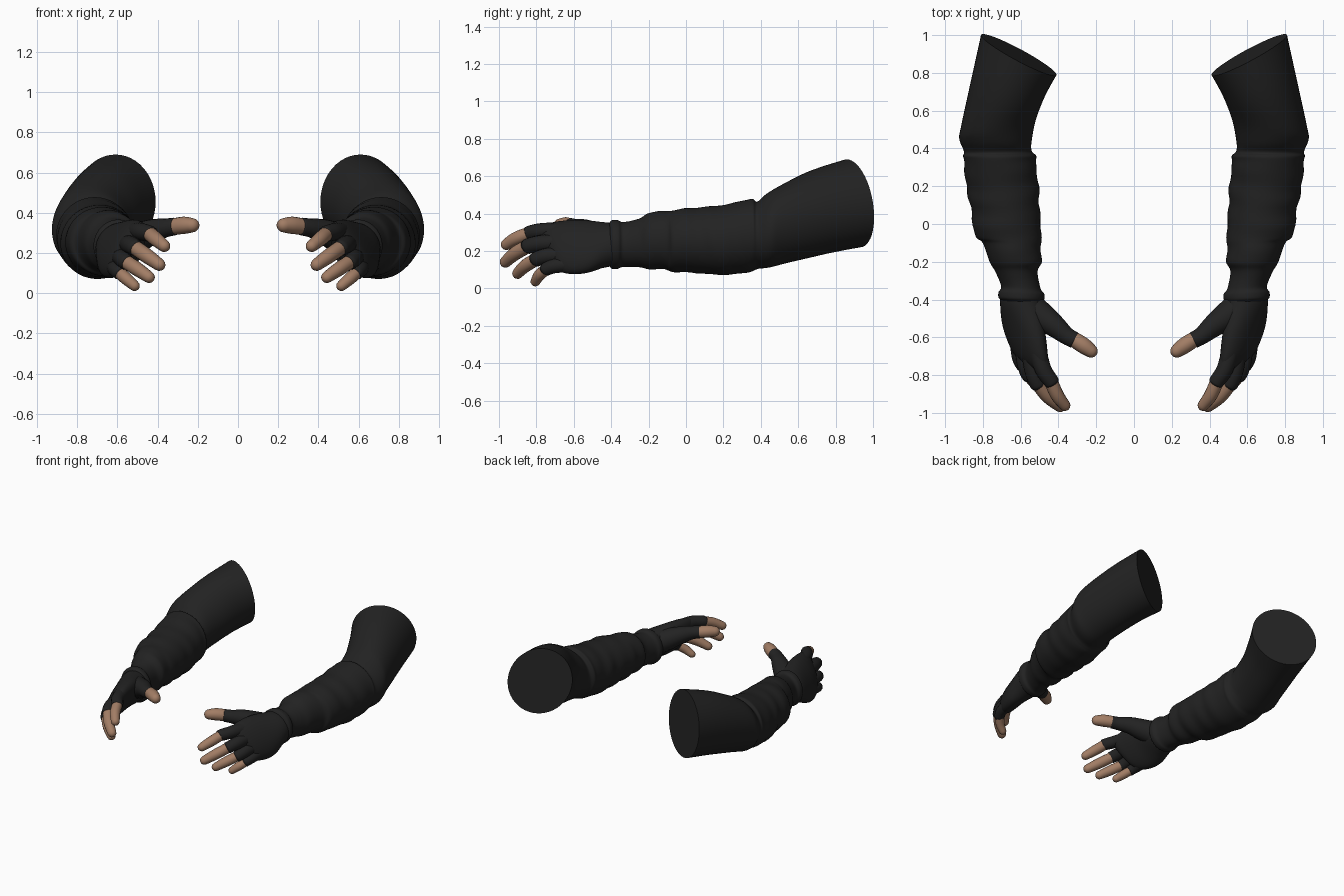
import bpy, bmesh, math
from mathutils import Vector

if "Cube" in bpy.data.objects:
    bpy.data.objects.remove(bpy.data.objects["Cube"])


def material(name, rgb):
    m = bpy.data.materials.new(name)
    m.diffuse_color = (*rgb, 1)
    m.use_nodes = True
    m.node_tree.nodes["Principled BSDF"].inputs["Base Color"].default_value = m.diffuse_color
    return m


BLACK = material("black cloth", (0.016, 0.016, 0.016))
SKIN = material("tan skin", (0.36, 0.205, 0.13))


def spline(rows, steps):
    """Catmull-Rom interpolation through rows of numbers."""
    rows = [Vector(r) for r in rows]
    out = []
    for i in range(len(rows) - 1):
        b, c = rows[i], rows[i + 1]
        a = rows[i - 1] if i else b
        d = rows[i + 2] if i + 2 < len(rows) else c
        for s in range(steps):
            t = s / steps
            out.append(0.5 * (2 * b + (c - a) * t + (2 * a - 5 * b + 4 * c - d) * t * t
                              + (3 * b - a - 3 * c + d) * t ** 3))
    return out + [rows[-1]]


def loft(name, rings, mat):
    """Skin a list of rings, cap both ends and mirror to the other arm."""
    bm = bmesh.new()
    loops = [[bm.verts.new(p) for p in r] for r in rings]
    n = len(loops[0])
    for a, b in zip(loops, loops[1:]):
        for i in range(n):
            j = (i + 1) % n
            bm.faces.new((a[i], a[j], b[j], b[i]))
    bm.faces.new(loops[0])
    bm.faces.new(loops[-1])
    bmesh.ops.recalc_face_normals(bm, faces=bm.faces)
    me = bpy.data.meshes.new(name)
    bm.to_mesh(me)
    bm.free()
    me.materials.append(mat)
    ob = bpy.data.objects.new(name, me)
    bpy.context.collection.objects.link(ob)
    bpy.ops.object.select_all(action='DESELECT')
    ob.select_set(True)
    bpy.context.view_layer.objects.active = ob
    bpy.ops.object.shade_smooth_by_angle(angle=math.radians(50))
    ob.modifiers.new("mirror", 'MIRROR')
    return ob


def tube(name, path, mat, sides=16):
    """Round tube through (x, y, z, radius) with a rounded far end."""
    pts = spline(path, 4)
    tip_dir = (pts[-1].xyz - pts[-2].xyz).normalized()
    end = pts[-1].copy()
    for a in (25, 48, 66, 80, 88):
        a = math.radians(a)
        p = end.xyz + tip_dir * end.w * math.sin(a)
        pts.append(Vector((*p, end.w * math.cos(a))))
    rings = []
    for i, p in enumerate(pts):
        q, r = pts[max(i - 1, 0)], pts[min(i + 1, len(pts) - 1)]
        t = (r.xyz - q.xyz).normalized()
        u = t.cross(Vector((0, 0, 1))).normalized()
        v = t.cross(u)
        rings.append([p.xyz + p.w * (math.cos(k) * u + math.sin(k) * v)
                      for k in (math.tau * j / sides for j in range(sides))])
    return loft(name, rings, mat)


# Sleeve: inner x, inner y, outer x, outer y, bottom z, top z, from shoulder to cuff
SLEEVE = [
    (.41, .79, .81, 1.0, .22, .69), (.47, .68, .865, .75, .185, .635),
    (.52, .55, .915, .52, .14, .555), (.543, .43, .925, .45, .113, .505),
    (.54, .385, .90, .385, .105, .463), (.517, .36, .905, .36, .095, .477),
    (.52, .32, .90, .33, .085, .475), (.505, .20, .89, .21, .072, .447),
    (.50, .08, .865, .09, .08, .435), (.49, -.07, .842, -.06, .09, .42),
    (.495, -.13, .80, -.10, .10, .412), (.488, -.20, .765, -.20, .105, .405),
    (.51, -.25, .735, -.25, .112, .372), (.495, -.34, .703, -.33, .115, .355),
    (.475, -.37, .717, -.36, .105, .365), (.475, -.40, .717, -.39, .105, .365),
    (.49, -.415, .70, -.405, .12, .35)]
rings = []
for xi, yi, xo, yo, z0, z1 in (tuple(r) for r in
                               [list(v) for v in spline(SLEEVE, 5)]):
    c = Vector(((xi + xo) / 2, (yi + yo) / 2, (z0 + z1) / 2))
    side = Vector(((xo - xi) / 2, (yo - yi) / 2, 0))
    up = Vector((0, -0.035 * max(0, min(1, (c.y - .35) / .3)), (z1 - z0) / 2))
    # cloth folds run slantwise round the forearm
    mask = max(0, 1 - abs(c.y - .04) / .36) ** .5
    ring = []
    for j in range(48):
        a = math.tau * j / 48
        f = math.sin(48 * c.y + 2.2 * math.sin(a + .6)) * (.6 + .4 * math.sin(2 * a + 9 * c.y))
        k = 1 + .032 * mask * f
        ring.append(c + k * (math.cos(a) * side + math.sin(a) * up))
    rings.append(ring)
loft("sleeve", rings, BLACK)

# Palm: centre x, y, z, half width, half thickness, tilt of the hand in degrees
PALM = [(.597, -.37, .235, .118, .105, -52), (.595, -.43, .233, .128, .105, -54),
        (.585, -.54, .225, .16, .085, -56), (.566, -.64, .218, .163, .073, -57),
        (.548, -.71, .215, .145, .06, -57), (.538, -.745, .215, .11, .035, -57),
        (.536, -.755, .215, .04, .01, -57)]
rings = []
for x, y, z, w, t, deg in (list(v) for v in spline(PALM, 4)):
    d = math.radians(deg)
    wide = Vector((math.cos(d), 0, math.sin(d)))
    thick = Vector((-wide.z, 0, wide.x))
    ring = []
    for j in range(32):
        a = math.tau * j / 32
        # shear so the little finger side ends sooner than the index side
        shear = Vector((0, .04 * math.cos(a) * max(0, min(1, (-y - .45) / .2)), 0))
        ring.append(Vector((x, y, z)) + wide * w * math.cos(a) + thick * t * math.sin(a) + shear)
    rings.append(ring)
loft("glove_palm", rings, BLACK)

# Fingers: knuckle, glove edge, tip centre, skin radius
FINGERS = {
    "index": ((.515, -.66, .305), (.435, -.84, .292), (.367, -.96, .235), .036),
    "middle": ((.55, -.66, .245), (.505, -.85, .222), (.392, -.965, .142), .037),
    "ring": ((.585, -.65, .18), (.55, -.805, .152), (.443, -.90, .08), .035),
    "little": ((.615, -.62, .13), (.585, -.75, .098), (.515, -.805, .037), .031)}
for name, (knuckle, edge, tip, r) in FINGERS.items():
    k, e, t = Vector(knuckle), Vector(edge), Vector(tip)
    bulge = Vector((.010, -.010, .008))
    mid = k.lerp(e, .55) + bulge
    axis = (t - e).normalized()
    tube(name + "_glove", [(*k, r + .012), (*mid, r + .008), (*(e - axis * .012), r + .005),
                           (*e, r + .004)], BLACK).data.update()
    tube(name + "_fingertip", [(*(e - axis * .01), r), (*(e.lerp(t, .5) + bulge * .6), r),
                               (*t, r * .84)], SKIN)

# The glove ends need to be flush: skin starts inside and runs past the rounded hem
for ob in [o for o in bpy.data.objects if o.name.endswith("_glove")]:
    name = ob.name[:-6]
    _, edge, tip, r = FINGERS[name]
    e = Vector(edge)
    n = (Vector(tip) - e).normalized()
    for v in ob.data.vertices:
        d = (v.co - e).dot(n)
        if d > .002:                      # flatten the rounded end into a hem
            v.co -= n * (d - .002)

# Thumb
tube("thumb_glove", [(.56, -.44, .25, .085), (.49, -.49, .28, .075), (.42, -.54, .31, .06),
                     (.36, -.59, .325, .047), (.315, -.615, .332, .044)], BLACK)
for v in bpy.data.objects["thumb_glove"].data.vertices:
    n = Vector((-.84, -.54, .06)).normalized()
    d = (v.co - Vector((.312, -.617, .332))).dot(n)
    if d > 0:
        v.co -= n * d
tube("thumb_tip", [(.335, -.60, .33, .04), (.27, -.642, .338, .043), (.228, -.672, .338, .036)], SKIN)
